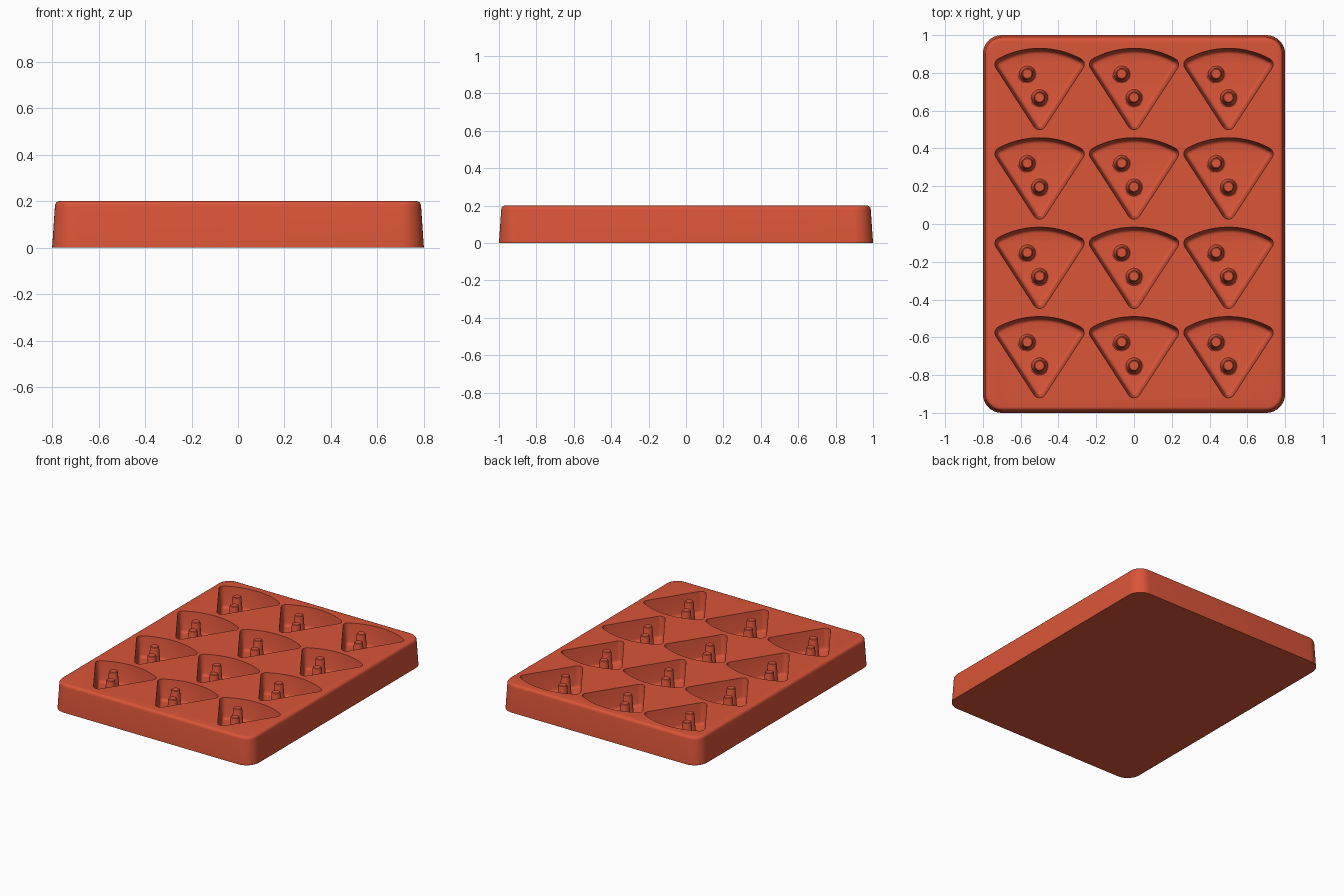
import bpy, bmesh
from math import sin, cos, asin, pi, radians
from mathutils import Vector

cube = bpy.data.objects.get("Cube")
if cube:
    bpy.data.objects.remove(cube)

red = bpy.data.materials.new("terracotta red")
red.use_nodes = True
colour = (0.70, 0.09, 0.04, 1)
red.diffuse_color = colour
red.node_tree.nodes["Principled BSDF"].inputs["Base Color"].default_value = colour


def fan(centre, radius, start, end, steps):
    """Arc as (centre, radius, direction) so it can be offset later."""
    angles = [start + (end - start) * i / steps for i in range(steps + 1)]
    return [(Vector(centre), radius, Vector((cos(a), sin(a)))) for a in angles]


def loft(bm, outline, profile, at=(0, 0)):
    """Stack inset copies of an outline; profile holds (inset, z)."""
    rings = []
    for inset, z in profile:
        points = [c + n * (r - inset) + Vector(at) for c, r, n in outline]
        rings.append([bm.verts.new((p.x, p.y, z)) for p in points])
    n = len(outline)
    for a, b in zip(rings, rings[1:]):
        for i in range(n):
            j = (i + 1) % n
            bm.faces.new((a[i], a[j], b[j], b[i]))
    bm.faces.new(rings[0])
    bm.faces.new(rings[-1])


def finish(name, bm):
    bmesh.ops.recalc_face_normals(bm, faces=bm.faces)
    mesh = bpy.data.meshes.new(name)
    bm.to_mesh(mesh)
    bm.free()
    mesh.materials.append(red)
    obj = bpy.data.objects.new(name, mesh)
    bpy.context.collection.objects.link(obj)
    return obj


def activate(obj):
    bpy.ops.object.select_all(action='DESELECT')
    obj.select_set(True)
    bpy.context.view_layer.objects.active = obj


def smooth(obj):
    activate(obj)
    bpy.ops.object.shade_smooth_by_angle(angle=radians(35))


# Slab: drafted sides, rounded corners and a rounded top rim
TOP, FLOOR = 0.2, 0.05
corner = 0.1
slab_outline = []
for k, (sx, sy) in enumerate([(1, 1), (-1, 1), (-1, -1), (1, -1)]):
    slab_outline += fan((sx * (0.8 - corner), sy * (1 - corner)), corner,
                        k * pi / 2, (k + 1) * pi / 2, 10)
bm = bmesh.new()
loft(bm, slab_outline, [(0, 0), (0.012, 0.178), (0.014, 0.188),
                        (0.02, 0.196), (0.027, 0.199), (0.035, TOP)])
tray = finish("mould_tray", bm)

# Wedge outline: pointed tip at the front, wide arc at the back
R, r, half = 0.46, 0.035, radians(33)
inner = half - asin(r / (R - r))
mid = pi / 2
wedge = fan((0, r / sin(half)), r, pi + half, 2 * pi - half, 8)
for side in (-1, 1):
    turn = mid + side * inner
    centre = ((R - r) * cos(turn), (R - r) * sin(turn))
    if side < 0:
        wedge += fan(centre, r, -half, turn, 8)
        wedge += fan((0, 0), R, mid - inner, mid + inner, 20)[1:-1]
    else:
        wedge += fan(centre, r, turn, pi + half, 8)

spots = [(0.5 * col, 0.47 - 0.4733 * row) for col in (-1, 0, 1) for row in range(4)]

# Pockets: drafted walls with a rounded floor edge
bm = bmesh.new()
for spot in spots:
    loft(bm, wedge, [(-0.003, TOP + 0.03), (0, TOP), (0.012, FLOOR + 0.02),
                     (0.015, FLOOR + 0.01), (0.021, FLOOR + 0.003), (0.031, FLOOR)], spot)
cutter = finish("pocket_cutter", bm)
cutter.hide_render = True
cut = tray.modifiers.new("pockets", 'BOOLEAN')
cut.operation = 'DIFFERENCE'
cut.solver = 'EXACT'
cut.object = cutter
activate(tray)
bpy.ops.object.modifier_apply(modifier=cut.name)
bpy.data.objects.remove(cutter)
smooth(tray)

# Pegs: two tapered posts rising from each pocket floor
circle = fan((0, 0), 0.05, 0, 2 * pi, 24)[:-1]
bm = bmesh.new()
for x, y in spots:
    for dx, dy in [(-0.065, 0.325), (0, 0.2)]:
        loft(bm, circle, [(0, FLOOR - 0.005), (0, FLOOR), (0.007, FLOOR + 0.004),
                          (0.011, FLOOR + 0.015), (0.02, TOP - 0.012),
                          (0.022, TOP - 0.005), (0.026, TOP - 0.002)], (x + dx, y + dy))
smooth(finish("pocket_pegs", bm))
